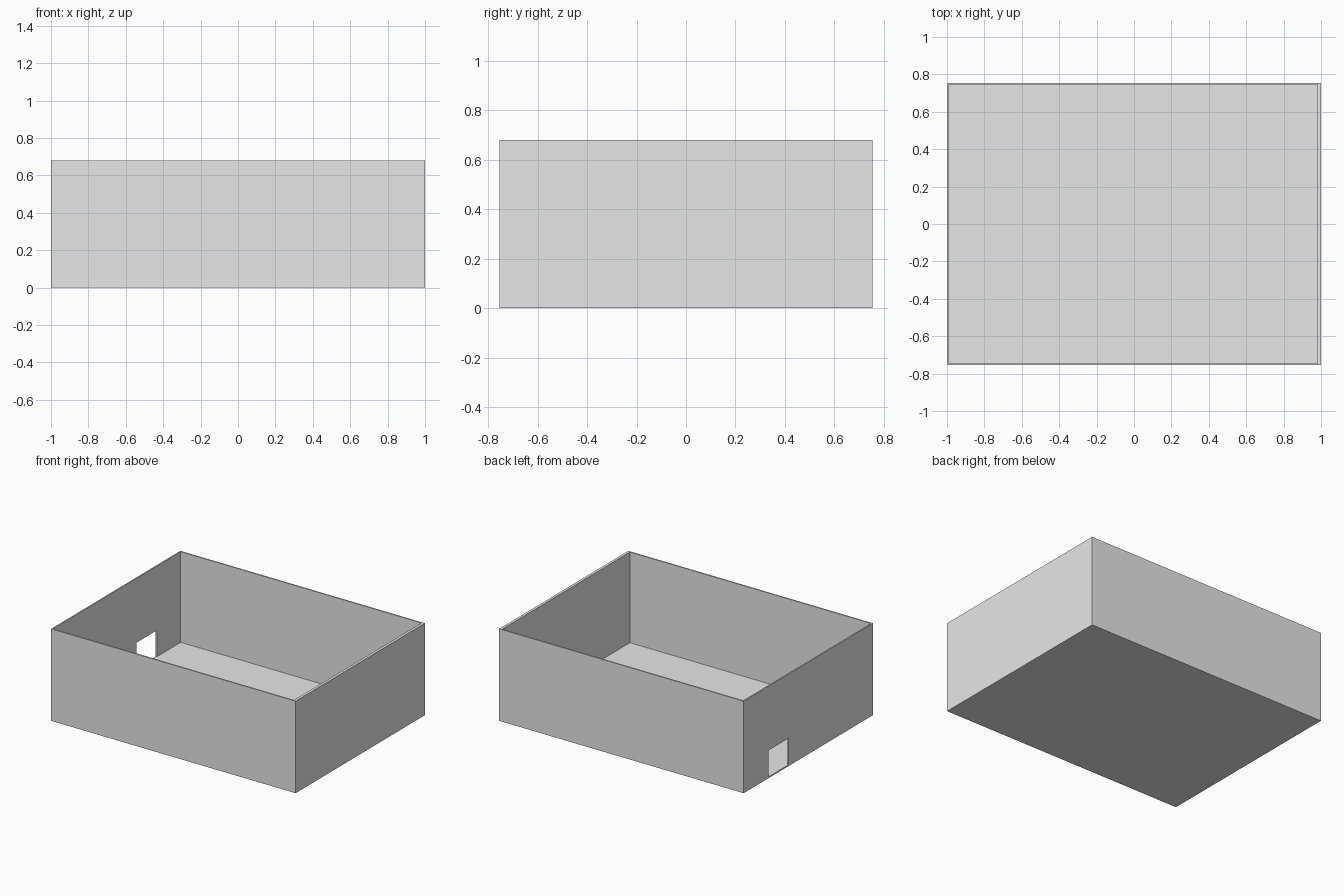
import bpy

default = bpy.data.objects.get("Cube")
if default:
    bpy.data.objects.remove(default, do_unlink=True)

# One plain grey for the whole shell
GREY = (0.8, 0.8, 0.8, 1.0)
grey = bpy.data.materials.new("plain_grey")
grey.use_nodes = True
grey.diffuse_color = GREY
grey.node_tree.nodes["Principled BSDF"].inputs["Base Color"].default_value = GREY


def box(name, low, high):
    """Axis-aligned box between two corners."""
    centre = [(a + b) / 2 for a, b in zip(low, high)]
    bpy.ops.mesh.primitive_cube_add(size=1, location=centre)
    obj = bpy.context.object
    obj.name = name
    obj.scale = [b - a for a, b in zip(low, high)]
    bpy.ops.object.transform_apply(location=True, rotation=False, scale=True)
    obj.data.materials.append(grey)
    return obj


def cut(target, cutter):
    """Subtract the cutter from the target, then discard it."""
    cutter.hide_render = True
    mod = target.modifiers.new("cut", "BOOLEAN")
    mod.operation = "DIFFERENCE"
    mod.solver = "EXACT"
    mod.object = cutter
    bpy.context.view_layer.objects.active = target
    bpy.ops.object.modifier_apply(modifier=mod.name)
    bpy.data.objects.remove(cutter, do_unlink=True)


HALF_Y, HEIGHT = 0.755, 0.68
THIN, THICK = 0.01, 0.02  # the +x wall is the thick one

# Solid block hollowed into floor and four walls
shell = box("room_shell", (-1, -HALF_Y, 0), (1, HALF_Y, HEIGHT))
cut(shell, box("room_hollow", (-1 + THIN, -HALF_Y + THIN, THIN),
               (1 - THICK, HALF_Y - THIN, HEIGHT + 0.2)))

# Small doorway at floor level in the -x wall
cut(shell, box("doorway", (-1.1, 0.23, THIN), (-0.9, 0.465, 0.205)))
